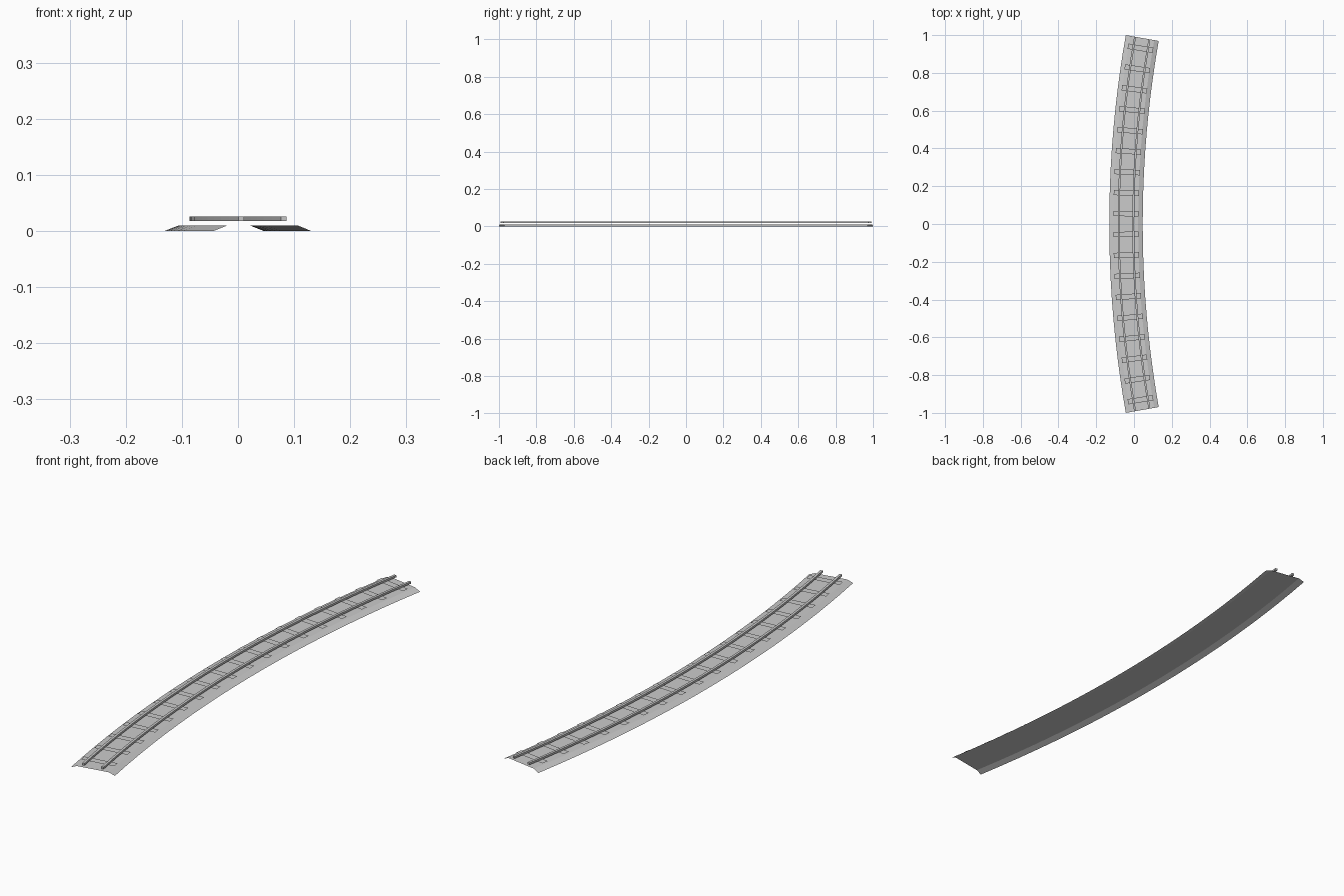
import bpy, math

if "Cube" in bpy.data.objects:
    bpy.data.objects.remove(bpy.data.objects["Cube"])

HALF = math.radians(10)      # half of the arc's sweep
RC = 5.67                    # radius of the track centre line
CX = RC - 0.0425             # arc centre on x
SEG = 20

grey = bpy.data.materials.new("grey")
grey.diffuse_color = (0.6, 0.6, 0.6, 1)
grey.use_nodes = True
grey.node_tree.nodes["Principled BSDF"].inputs["Base Color"].default_value = grey.diffuse_color


def point(offset, z, a):
    """Point on the arc; positive offset lies toward the inside of the bend."""
    r = RC - offset
    return (CX - r * math.cos(a), r * math.sin(a), z)


def make(name, verts, faces):
    mesh = bpy.data.meshes.new(name)
    mesh.from_pydata(verts, [], faces)
    mesh.materials.append(grey)
    obj = bpy.data.objects.new(name, mesh)
    bpy.context.collection.objects.link(obj)
    return obj


def sweep(name, profile, closed):
    """Sweep an (offset, z) profile along the arc."""
    n = len(profile)
    verts = [point(o, z, HALF * (2 * i / SEG - 1))
             for i in range(SEG + 1) for o, z in profile]
    faces = []
    for i in range(SEG):
        for j in range(n if closed else n - 1):
            k = (j + 1) % n
            a, b = i * n, (i + 1) * n
            faces.append((a + j, a + k, b + k, b + j))
    if closed:
        faces.append(tuple(reversed(range(n))))
        faces.append(tuple(range(SEG * n, SEG * n + n)))
    return make(name, verts, faces)


# Ballast bed: an open sheet with sloping shoulders
sweep("ballast_bed", [(-0.0885, 0), (-0.0645, 0.0095),
                      (0.0645, 0.0095), (0.0885, 0)], False)

# Two rails of rectangular section
for name, c in (("outer_rail", -0.0385), ("inner_rail", 0.0385)):
    sweep(name, [(c - 0.005, 0.018), (c + 0.005, 0.018),
                 (c + 0.005, 0.026), (c - 0.005, 0.026)], True)

# Sleepers: thin flat plates under the rails
COUNT, HALF_LEN, HALF_WID = 18, 0.067, 0.014
verts, faces = [], []
for i in range(COUNT):
    a = HALF * (2 * (i + 0.5) / COUNT - 1)
    d = HALF_WID / RC
    k = len(verts)
    verts += [point(s * HALF_LEN, 0.0177, a + t * d)
              for s, t in ((-1, -1), (1, -1), (1, 1), (-1, 1))]
    faces.append((k, k + 1, k + 2, k + 3))
make("sleepers", verts, faces)
